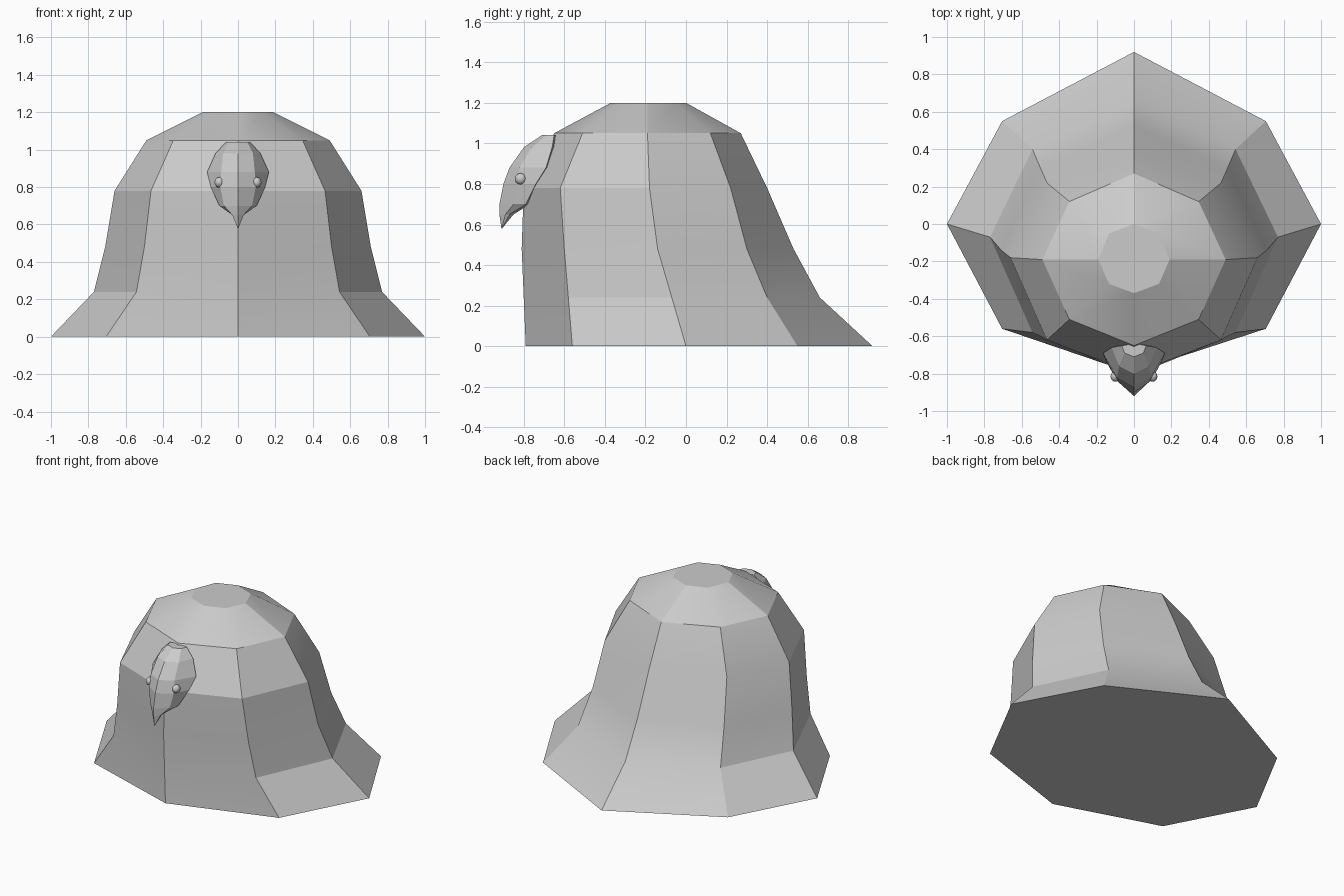
import bpy, bmesh
from math import radians

if "Cube" in bpy.data.objects:
    bpy.data.objects.remove(bpy.data.objects["Cube"])


def loft(name, rings, angle):
    """Skin a list of equal-sided rings, cap both ends and shade by angle."""
    bm = bmesh.new()
    loops = [[bm.verts.new(p) for p in r] for r in rings]
    n = len(loops[0])
    for a, b in zip(loops, loops[1:]):
        for i in range(n):
            j = (i + 1) % n
            bm.faces.new((a[i], a[j], b[j], b[i]))
    bm.faces.new(loops[0])
    bm.faces.new(loops[-1])
    bmesh.ops.remove_doubles(bm, verts=bm.verts, dist=0.0005)
    bmesh.ops.recalc_face_normals(bm, faces=bm.faces)
    mesh = bpy.data.meshes.new(name)
    bm.to_mesh(mesh)
    bm.free()
    ob = bpy.data.objects.new(name, mesh)
    bpy.context.collection.objects.link(ob)
    bpy.ops.object.select_all(action='DESELECT')
    ob.select_set(True)
    bpy.context.view_layer.objects.active = ob
    if angle:
        bpy.ops.object.shade_smooth_by_angle(angle=radians(angle))
    return ob


def mirrored(front, half, back):
    """Closed ring from a front point, right-side points and a back point."""
    left = [(-x, y, z) for x, y, z in reversed(half)]
    return [front] + half + [back] + left


# Bell-shaped eight-sided body: z, half width, then y of
# front, front diagonal, side, back diagonal, back
body_profile = [
    (0.00, 1.00, -0.79, -0.56, 0.00, 0.55, 0.92),
    (0.24, 0.77, -0.80, -0.58, -0.07, 0.40, 0.66),
    (0.48, 0.71, -0.81, -0.60, -0.14, 0.30, 0.53),
    (0.78, 0.66, -0.80, -0.62, -0.18, 0.22, 0.40),
    (1.05, 0.49, -0.65, -0.51, -0.19, 0.12, 0.27),
    (1.20, 0.19, -0.37, -0.32, -0.19, -0.05, 0.00),
]
loft("body", [
    mirrored((0, f, z), [(0.705 * w, fd, z), (w, s, z), (0.705 * w, bd, z)], (0, b, z))
    for z, w, f, fd, s, bd, b in body_profile], 22)

# Hooked beak: z, ridge y, mid x, mid y, side x, side y, back y
beak_profile = [
    (1.04, -0.71, 0.05, -0.69, 0.065, -0.65, -0.64),
    (0.98, -0.80, 0.08, -0.76, 0.12, -0.66, -0.63),
    (0.88, -0.87, 0.09, -0.82, 0.165, -0.69, -0.66),
    (0.80, -0.90, 0.095, -0.835, 0.145, -0.74, -0.72),
    (0.70, -0.92, 0.075, -0.85, 0.10, -0.79, -0.77),
    (0.65, -0.92, 0.03, -0.89, 0.03, -0.87, -0.85),
    (0.58, -0.91, 0.002, -0.909, 0.002, -0.908, -0.907),
]
loft("beak", [
    mirrored((0, r, z), [(mx, my, z), (sx, sy, z)], (0, b, z))
    for z, r, mx, my, sx, sy, b in beak_profile], 0)

# Small round eyes set into the beak sides
for side, label in ((-1, "left"), (1, "right")):
    bpy.ops.mesh.primitive_uv_sphere_add(
        segments=16, ring_count=8, radius=0.028,
        location=(side * 0.10, -0.815, 0.825))
    eye = bpy.context.object
    eye.name = "eye_" + label
    eye.scale.x = 0.9
    bpy.ops.object.shade_smooth()
